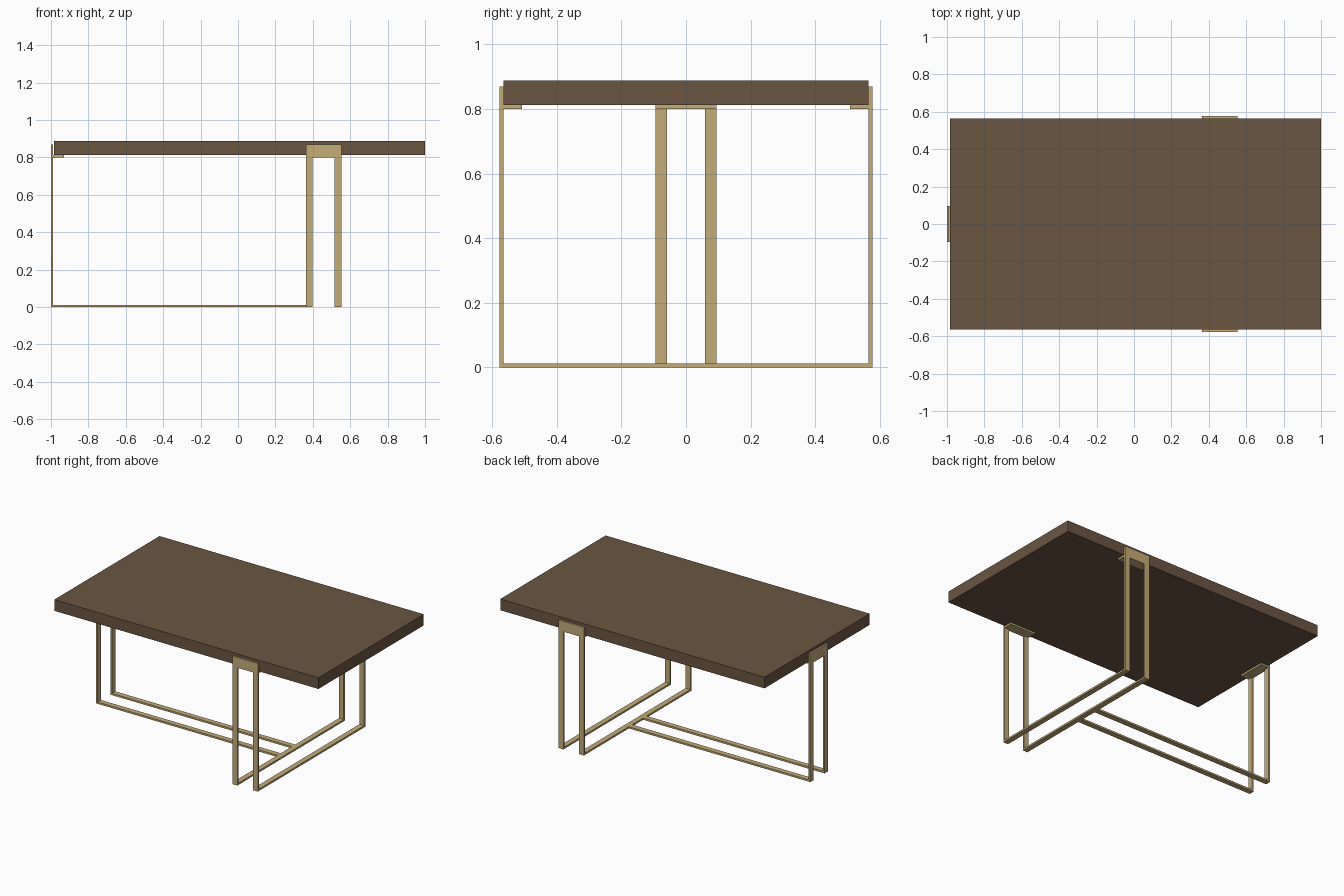
import bpy
import bmesh
from math import radians
from mathutils import Matrix, Vector

default = bpy.data.objects.get("Cube")
if default:
    bpy.data.objects.remove(default, do_unlink=True)


def material(name, rgb):
    mat = bpy.data.materials.new(name)
    mat.use_nodes = True
    mat.diffuse_color = (*rgb, 1)
    mat.node_tree.nodes["Principled BSDF"].inputs["Base Color"].default_value = (*rgb, 1)
    return mat


WOOD = material("brown wood", (0.147, 0.093, 0.054))
BRASS = material("brushed brass", (0.552, 0.413, 0.195))


def box(name, low, high, mat, place=Matrix()):
    """Box between two corners, moved by the placement matrix."""
    low, high = Vector(low), Vector(high)
    bm = bmesh.new()
    bmesh.ops.create_cube(bm, size=1)
    fit = Matrix.Translation((low + high) / 2) @ Matrix.Diagonal((*(high - low), 1))
    bmesh.ops.transform(bm, matrix=place @ fit, verts=bm.verts)
    mesh = bpy.data.meshes.new(name)
    bm.to_mesh(mesh)
    bm.free()
    mesh.materials.append(mat)
    obj = bpy.data.objects.new(name, mesh)
    bpy.context.collection.objects.link(obj)


T = 0.012        # metal thickness
HALF = 0.095     # half width of a leg frame
BAR = 0.036      # bar width
SHELF = 0.80     # underside of the support shelf
LIP = 0.87       # top of the outer lip
REACH = 0.07     # depth of the support shelf


def leg_frame(name, centre, turn, runner):
    """Leg pair with lip, shelf and floor runners; local +x points outward."""
    place = Matrix.Translation(centre) @ Matrix.Rotation(radians(turn), 4, "Z")
    box(name + "_lip", (-T, -HALF, SHELF), (0, HALF, LIP), BRASS, place)
    box(name + "_shelf", (-REACH, -HALF, SHELF), (-T, HALF, SHELF + T), BRASS, place)
    for label, y in (("a", -HALF), ("b", HALF - BAR)):
        box(f"{name}_leg_{label}", (-T, y, 0), (0, y + BAR, SHELF), BRASS, place)
        if runner:
            box(f"{name}_runner_{label}", (-runner, y, 0), (-T, y + BAR, T), BRASS, place)


# Table top
box("table_top", (-0.985, -0.565, 0.812), (1, 0.565, 0.888), WOOD)

# Front and back frames share the cross runners; the side frame joins them
CROSS_X, SIDE_Y = 0.458, 0.577
leg_frame("front_frame", (CROSS_X, -SIDE_Y, 0), -90, 2 * SIDE_Y - T)
leg_frame("back_frame", (CROSS_X, SIDE_Y, 0), 90, 0)
leg_frame("right_frame", (-1, 0, 0), 180, 1 + CROSS_X - HALF)
